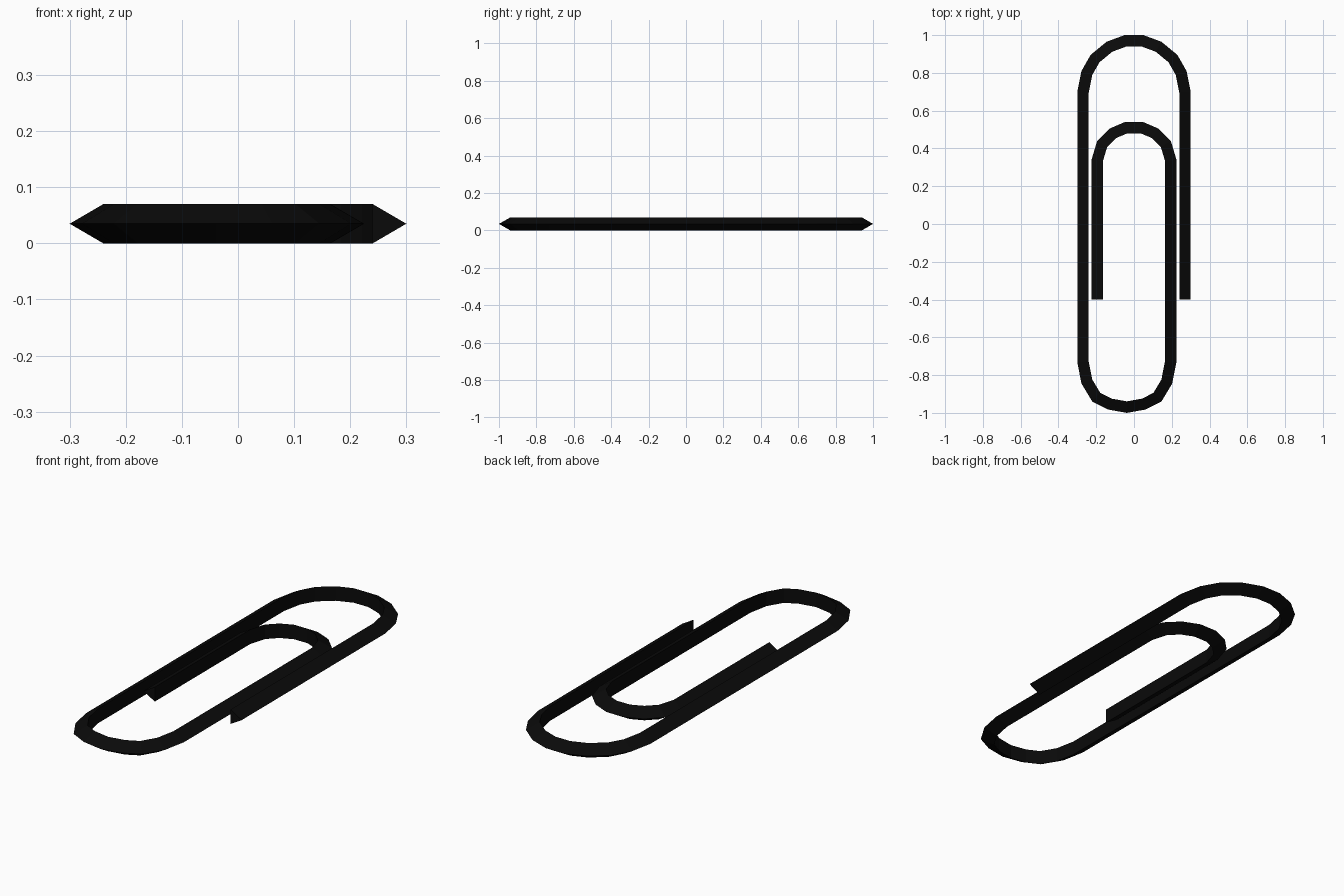
import bpy, bmesh
from mathutils import Vector

if "Cube" in bpy.data.objects:
    bpy.data.objects.remove(bpy.data.objects["Cube"])

WIRE_W, WIRE_H = 0.06, 0.07   # triangular wire: ridge faces outwards

# Outer ridge of the wire, one continuous counter-clockwise path
big_half = [(0.3, 0.70), (0.278, 0.81), (0.23, 0.895), (0.145, 0.965), (0.05, 1.0)]
low_half = [(0.262, -0.733), (0.24, -0.845), (0.183, -0.94), (0.1, -0.982)]
small_half = [(0.225, 0.34), (0.195, 0.44), (0.13, 0.505), (0.048, 0.54)]
LOW_X = -0.038


def arch(half):
    return half + [(-x, y) for x, y in reversed(half)]


path = [(0.3, -0.4)] + arch(big_half)
path += [(LOW_X - x, y) for x, y in low_half] + [(LOW_X, -1.0)]
path += [(LOW_X + x, y) for x, y in reversed(low_half)]
path += arch(small_half) + [(-0.225, -0.4)]
pts = [Vector(p) for p in path]


def left_normal(a, b):
    d = (b - a).normalized()
    return Vector((-d.y, d.x))


# Sweep the triangle along the path with mitred corners
bm = bmesh.new()
rings = []
for i, p in enumerate(pts):
    n1 = left_normal(pts[max(i - 1, 0)], pts[max(i, 1)])
    j = min(i, len(pts) - 2)
    n2 = left_normal(pts[j], pts[j + 1])
    m = (n1 + n2).normalized()
    q = p + m * (WIRE_W / m.dot(n1))
    rings.append([bm.verts.new((p.x, p.y, WIRE_H / 2)),
                  bm.verts.new((q.x, q.y, WIRE_H)),
                  bm.verts.new((q.x, q.y, 0))])
for a, b in zip(rings, rings[1:]):
    for k in range(3):
        n = (k + 1) % 3
        bm.faces.new((a[k], a[n], b[n], b[k]))

# Cut ends
bm.faces.new(rings[0])
bm.faces.new(rings[-1])
bmesh.ops.recalc_face_normals(bm, faces=bm.faces)

mesh = bpy.data.meshes.new("paper_clip_wire")
bm.to_mesh(mesh)
bm.free()
clip = bpy.data.objects.new("paper_clip_wire", mesh)
bpy.context.collection.objects.link(clip)

# Black wire
black = bpy.data.materials.new("black_wire")
black.diffuse_color = (0.003, 0.003, 0.003, 1)
black.use_nodes = True
black.node_tree.nodes["Principled BSDF"].inputs["Base Color"].default_value = black.diffuse_color
mesh.materials.append(black)
